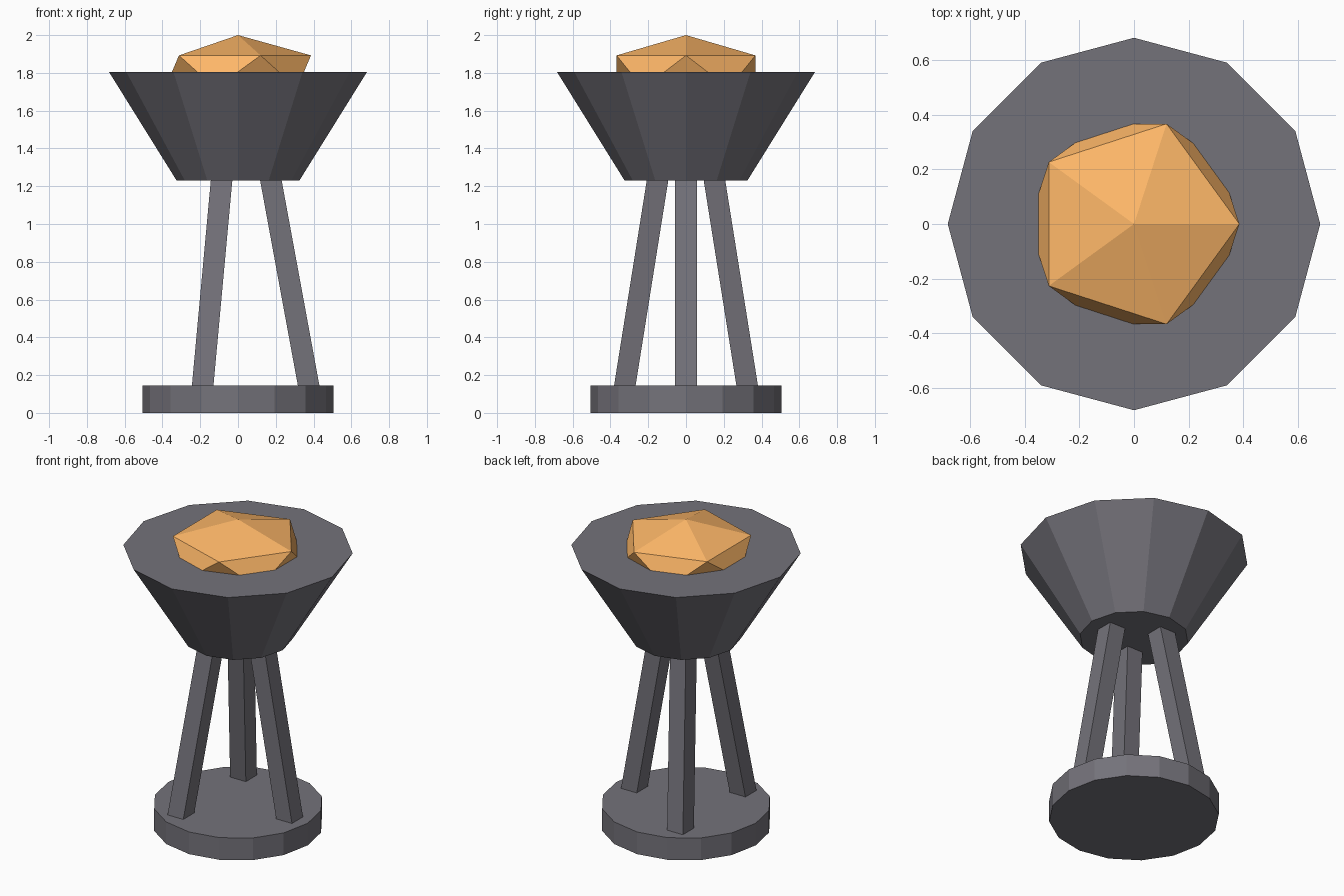
import bpy, bmesh
from math import cos, sin, tau

if "Cube" in bpy.data.objects:
    bpy.data.objects.remove(bpy.data.objects["Cube"])


def material(name, colour):
    mat = bpy.data.materials.new(name)
    mat.diffuse_color = colour
    mat.use_nodes = True
    mat.node_tree.nodes["Principled BSDF"].inputs["Base Color"].default_value = mat.diffuse_color
    return mat


STONE = material("dark_stone", (0.175, 0.17, 0.195, 1))
GLOW = material("ember_orange", (1.0, 0.48, 0.14, 1))


def add_part(name, build, mat=STONE):
    mesh = bpy.data.meshes.new(name)
    bm = bmesh.new()
    build(bm)
    bmesh.ops.recalc_face_normals(bm, faces=bm.faces)
    bm.to_mesh(mesh)
    bm.free()
    mesh.materials.append(mat)
    obj = bpy.data.objects.new(name, mesh)
    bpy.context.collection.objects.link(obj)
    return obj


def frustum(name, sides, r_low, r_high, z_low, z_high):
    def build(bm):
        bmesh.ops.create_cone(bm, cap_ends=True, segments=sides, radius1=r_low,
                              radius2=r_high, depth=z_high - z_low)
        bmesh.ops.translate(bm, verts=bm.verts, vec=(0, 0, (z_low + z_high) / 2))
    return add_part(name, build)


def leaning_leg(name, angle, size, r_low, r_high, z_low, z_high):
    # square post sheared inwards towards the top
    def build(bm):
        bmesh.ops.create_cube(bm, size=1)
        for v in bm.verts:
            top = v.co.z > 0
            r = r_high if top else r_low
            v.co = (v.co.x * size + r * cos(angle), v.co.y * size + r * sin(angle),
                    z_high if top else z_low)
    return add_part(name, build)


# Foot disc and flared bowl
frustum("base", 16, 0.505, 0.505, 0, 0.145)
frustum("bowl", 12, 0.325, 0.683, 1.23, 1.805)

# Three legs, sunk slightly into base and bowl
for i in range(3):
    leaning_leg(f"leg_{i + 1}", i * tau / 3, 0.114, 0.384, 0.165, 0.09, 1.28)


# Flattened faceted ember resting in the bowl
def ember(bm):
    bmesh.ops.create_icosphere(bm, subdivisions=1, radius=0.432)
    bmesh.ops.scale(bm, verts=bm.verts, vec=(1, 1, 0.45))
    bmesh.ops.translate(bm, verts=bm.verts, vec=(0, 0, 1.8056))


add_part("ember", ember, GLOW)
